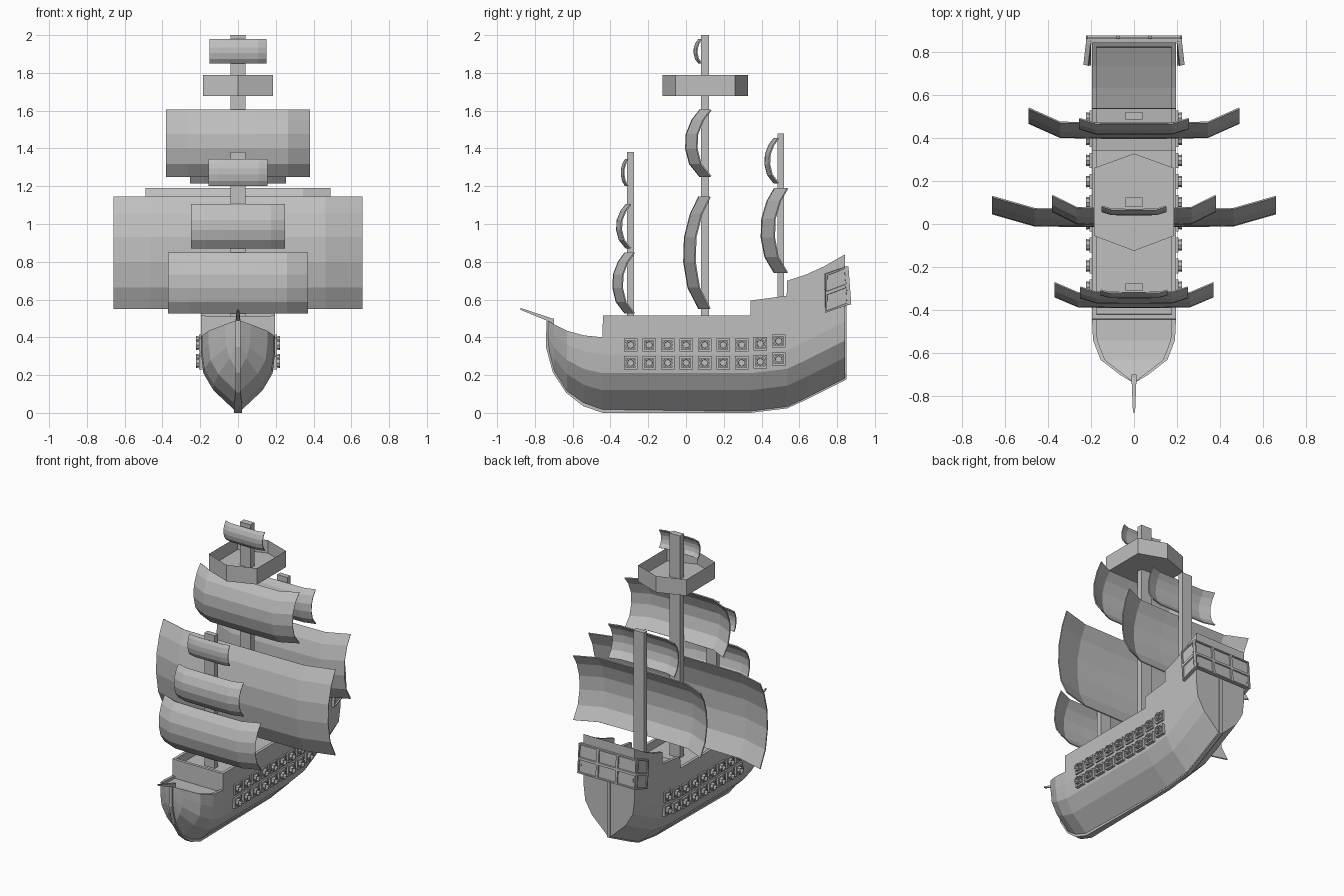
import bpy, bmesh, math
from mathutils import Vector, Matrix

if "Cube" in bpy.data.objects:
    bpy.data.objects.remove(bpy.data.objects["Cube"])

GREY = bpy.data.materials.new("plain_grey")
GREY.diffuse_color = (0.52, 0.52, 0.52, 1)
GREY.use_nodes = True
GREY.node_tree.nodes["Principled BSDF"].inputs["Base Color"].default_value = GREY.diffuse_color


def finish(name, bm, fix=True):
    if fix:
        bmesh.ops.recalc_face_normals(bm, faces=bm.faces)
    me = bpy.data.meshes.new(name)
    bm.to_mesh(me)
    bm.free()
    me.materials.append(GREY)
    ob = bpy.data.objects.new(name, me)
    bpy.context.collection.objects.link(ob)
    return ob


def loft(name, rings):
    bm = bmesh.new()
    vs = [[bm.verts.new(p) for p in r] for r in rings]
    n = len(rings[0])
    for a, b in zip(vs, vs[1:]):
        for i in range(n):
            j = (i + 1) % n
            bm.faces.new((a[i], a[j], b[j], b[i]))
    bm.faces.new(vs[0])
    bm.faces.new(vs[-1])
    return finish(name, bm)


def add_box(bm, x0, x1, y0, y1, z0, z1):
    m = Matrix.Translation(((x0 + x1) / 2, (y0 + y1) / 2, (z0 + z1) / 2))
    bmesh.ops.create_cube(bm, size=1, matrix=m @ Matrix.Diagonal((x1 - x0, y1 - y0, z1 - z0, 1)))


def box(name, *dims):
    bm = bmesh.new()
    add_box(bm, *dims)
    return finish(name, bm)


def mirror_x(ob):
    ob.modifiers.new("mirror", 'MIRROR')


# Hull: stations of (y, half width, keel z, rail z, deck z)
stations = [
    (-.735, .006, .35, .49, .475), (-.70, .065, .22, .47, .445), (-.63, .155, .115, .435, .41),
    (-.54, .19, .045, .41, .39), (-.442, .195, .01, .40, .385), (-.44, .195, .01, .515, .514),
    (-.42, .195, .01, .515, .514), (-.418, .195, .01, .515, .46), (.34, .195, .01, .515, .46),
    (.342, .195, .01, .595, .56), (.533, .195, .033, .62, .58), (.535, .195, .033, .70, .66),
    (.63, .195, .077, .73, .695), (.73, .195, .127, .775, .74), (.82, .195, .172, .827, .785),
    (.822, .195, .173, .828, .827), (.843, .195, .185, .84, .839)]
levels = [(0, .07), (.11, .67), (.20, .94), (.30, 1)]
rings = []
for y, w, kz, top, deck in stations:
    s = min(1, (top - kz) / .39)
    half = [(w * f, kz + dz * s) for dz, f in levels]
    inner = max(w - .02, w * .4)
    half += [(w, top), (inner, top), (inner, deck)]
    rings.append([(x, y, z) for x, z in half] + [(-x, y, z) for x, z in reversed(half)])
loft("hull", rings)

# Keel strip running from stem to sternpost
path = [(-.738, .50), (-.742, .35), (-.705, .215), (-.635, .107), (-.545, .036), (-.44, 0),
        (.34, 0), (.535, .024), (.63, .067), (.73, .117), (.85, .177), (.85, .60)]
rings = []
for y, z in path:
    iy, iz = y + (.05 - y) * .05, z + (.5 - z) * .05
    h = .022 if z < .04 and y < 0 else .012
    rings.append([(-h, y, z), (h, y, z), (h, iy, iz), (-h, iy, iz)])
loft("keel", rings)

# Bowsprit
loft("bowsprit", [[(-r, y, z - r), (r, y, z - r), (r, y, z + r), (-r, y, z + r)]
                  for y, z, r in [(-.875, .55, .005), (-.70, .485, .012)]])

# Masts
box("fore_mast", -.04, .04, -.312, -.275, .44, 1.38)
box("main_mast", -.04, .04, .08, .123, .44, 2.0)
box("mizzen_mast", -.04, .04, .485, .52, .55, 1.48)


# Sails: billow forward in the middle, side panels sweep back
def sail(name, w, z0, z1, back, bulge, sweep):
    us = [(-1, 1), (-.7, .06), (-.25, 0), (.25, 0), (.7, .06), (1, 1)]
    vs = [(0, 0), (.19, .72), (.42, 1), (.64, .95), (.85, .55), (1, 0)]
    bm = bmesh.new()
    grid = [[bm.verts.new((u * w, back - sweep * (1 - lag) - bulge * b, z0 + (z1 - z0) * v))
             for u, lag in us] for v, b in vs]
    for a, b in zip(grid, grid[1:]):
        for i in range(len(us) - 1):
            bm.faces.new((a[i], a[i + 1], b[i + 1], b[i]))
    ob = finish(name, bm, False)
    m = ob.modifiers.new("cloth", 'SOLIDIFY')
    m.thickness = .007
    m.offset = -1


sail("fore_course", .37, .525, .85, -.275, .065, .05)
sail("fore_topsail", .25, .87, 1.105, -.295, .05, .025)
sail("fore_topgallant", .155, 1.20, 1.345, -.31, .022, .013)
sail("main_course", .66, .55, 1.145, .125, .08, .06)
sail("main_topsail", .38, 1.25, 1.605, .13, .075, .06)
sail("main_topgallant", .15, 1.85, 1.98, .08, .025, .015)
sail("mizzen_course", .49, .74, 1.19, .535, .07, .07)
sail("mizzen_topsail", .255, 1.215, 1.455, .487, .048, .024)

# Crow's nest: open hexagonal tray
bm = bmesh.new()
hexa = [(0, -.125), (.185, -.055), (.185, .26), (0, .327), (-.185, .26), (-.185, -.055)]
low = [bm.verts.new((x, y, 1.677)) for x, y in hexa]
high = [bm.verts.new((x, y, 1.79)) for x, y in hexa]
for i in range(6):
    j = (i + 1) % 6
    bm.faces.new((low[i], low[j], high[j], high[i]))
bm.faces.new(low[::-1])
top = bm.faces.new(high)
bmesh.ops.inset_region(bm, faces=[top], thickness=.02)
well = bmesh.ops.extrude_face_region(bm, geom=[top])["geom"]
bmesh.ops.translate(bm, vec=(0, 0, -.09), verts=[v for v in well if isinstance(v, bmesh.types.BMVert)])
if top.is_valid:
    bmesh.ops.delete(bm, geom=[top], context='FACES_ONLY')
finish("crows_nest", bm)

# Gun ports and cannons, two rows of nine on each side
ports, guns = bmesh.new(), bmesh.new()
for i in range(9):
    y = -.293 + i * .098
    lift = (0, .006, .02)[max(0, i - 6)]
    for z in (.36 + lift, .265 + lift):
        for a, b, c, d in ((-.035, .035, .024, .035), (-.035, .035, -.035, -.024),
                           (-.035, -.024, -.024, .024), (.024, .035, -.024, .024)):
            add_box(ports, .18, .206, y + a, y + b, z + c, z + d)
        m = Matrix.Translation((.2, y, z)) @ Matrix.Rotation(math.pi / 2, 4, 'Y')
        bmesh.ops.create_cone(guns, cap_ends=True, segments=8, radius1=.021, radius2=.027,
                              depth=.046, matrix=m)
ends = [f for f in guns.faces if f.normal.x > .9]
bmesh.ops.inset_individual(guns, faces=ends, thickness=.009)
bmesh.ops.inset_individual(guns, faces=ends, thickness=.001, depth=-.02)
mirror_x(finish("gun_ports", ports))
mirror_x(finish("cannons", guns))


# Stern gallery: window panels with sunken panes
def window_panel(name, a, b, c, d, cols, rows):
    a, b, c, d = map(Vector, (a, b, c, d))
    bm = bmesh.new()
    g = [[bm.verts.new(a.lerp(b, i / cols).lerp(d.lerp(c, i / cols), j / rows))
          for i in range(cols + 1)] for j in range(rows + 1)]
    for p, q in zip(g, g[1:]):
        for i in range(cols):
            bm.faces.new((p[i], p[i + 1], q[i + 1], q[i]))
    bm.normal_update()
    panes = list(bm.faces)
    bmesh.ops.inset_individual(bm, faces=panes, thickness=.012)
    bmesh.ops.inset_individual(bm, faces=panes, thickness=.002, depth=-.008)
    ob = finish(name, bm, False)
    m = ob.modifiers.new("thick", 'SOLIDIFY')
    m.thickness = .022
    m.offset = -1
    return ob


mirror_x(window_panel("gallery_side", (.222, .738, .53), (.222, .868, .575),
                      (.222, .85, .775), (.235, .738, .735), 1, 2))
window_panel("gallery_back", (.222, .875, .575), (-.222, .875, .575),
             (-.222, .86, .775), (.222, .86, .775), 3, 2)
